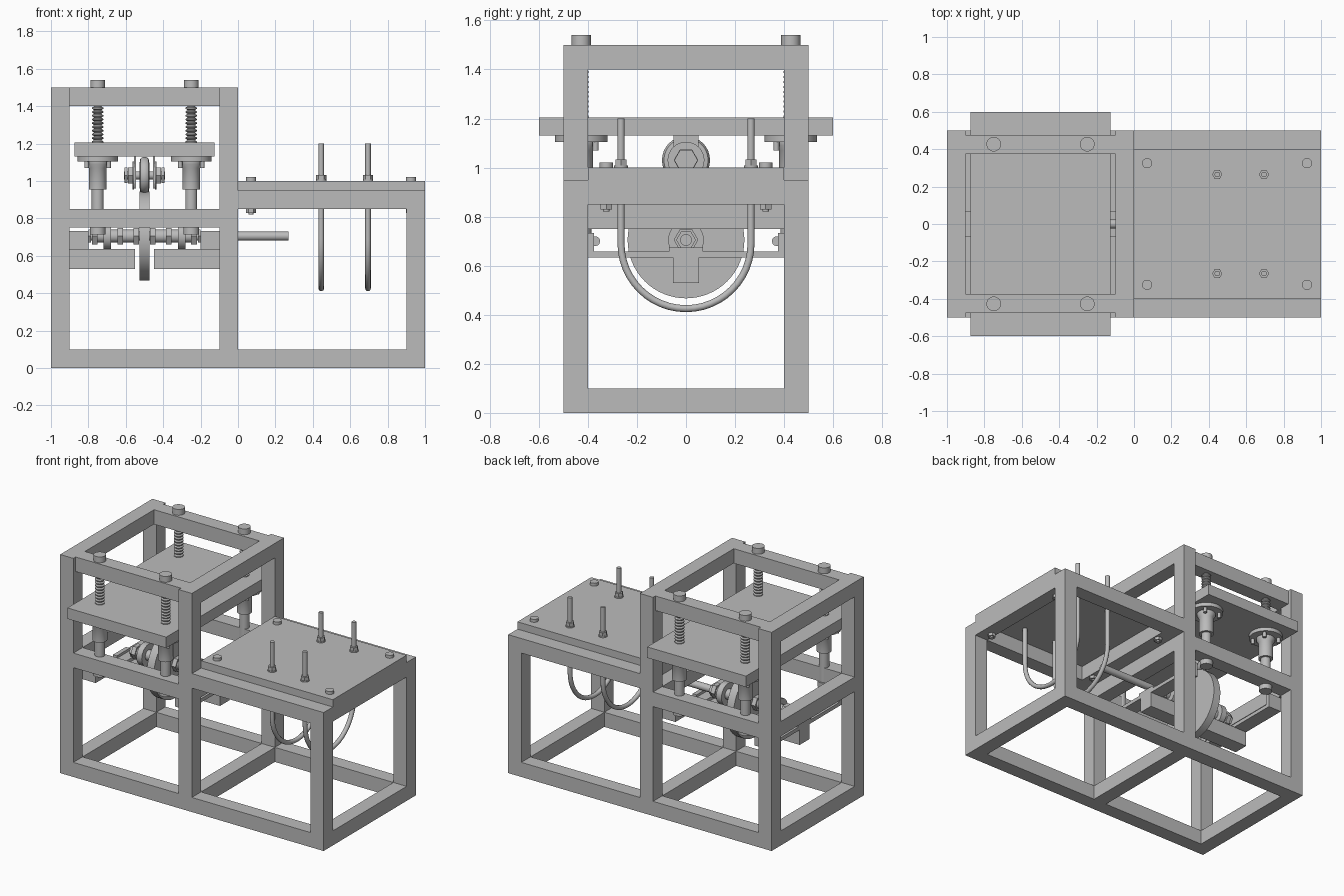
import bpy, bmesh, math
from mathutils import Matrix, Vector

old = bpy.data.objects.get("Cube")
if old:
    bpy.data.objects.remove(old, do_unlink=True)

steel = bpy.data.materials.new("grey_steel")
steel.use_nodes = True
GREY = (0.5, 0.5, 0.5, 1)
steel.diffuse_color = GREY
steel.node_tree.nodes["Principled BSDF"].inputs["Base Color"].default_value = GREY


def finish(name, bm, smooth=False):
    bmesh.ops.recalc_face_normals(bm, faces=bm.faces)
    mesh = bpy.data.meshes.new(name)
    bm.to_mesh(mesh)
    bm.free()
    mesh.materials.append(steel)
    obj = bpy.data.objects.new(name, mesh)
    bpy.context.collection.objects.link(obj)
    if smooth:
        bpy.context.view_layer.objects.active = obj
        obj.select_set(True)
        bpy.ops.object.shade_smooth_by_angle(angle=math.radians(35))
        obj.select_set(False)
    return obj


def box(name, x, y, z):
    bm = bmesh.new()
    size = [b - a for a, b in (x, y, z)]
    mid = [(a + b) / 2 for a, b in (x, y, z)]
    bmesh.ops.create_cube(bm, size=1, matrix=Matrix.Translation(mid) @ Matrix.Diagonal((*size, 1)))
    return finish(name, bm)


def lathe(name, origin, profile, axis="Z", sides=32):
    """Revolve (radius, height) points around an axis through origin."""
    bm = bmesh.new()
    rings = []
    for r, h in profile:
        ring = []
        for i in range(sides):
            a = math.tau * i / sides
            c, s = r * math.cos(a), r * math.sin(a)
            p = Vector((c, s, h)) if axis == "Z" else Vector((h, c, s))
            ring.append(bm.verts.new(p + Vector(origin)))
        rings.append(ring)
    for lo, hi in zip(rings, rings[1:]):
        for i in range(sides):
            j = (i + 1) % sides
            bm.faces.new((lo[i], lo[j], hi[j], hi[i]))
    bm.faces.new(rings[0])
    bm.faces.new(rings[-1])
    return finish(name, bm, sides > 6)


def rod(name, origin, r, h0, h1, axis="Z", sides=32):
    return lathe(name, origin, [(r, h0), (r, h1)], axis, sides)


def sides_y(a, b):
    return ((-b, -a), (a, b))


LEFT, MID, RIGHT = (-1, -0.9), (-0.1, 0), (0.9, 1)
INNER = (-0.4, 0.4)

# Frame posts and lengthwise beams
for y in sides_y(0.4, 0.5):
    for label, x, top in (("tall", LEFT, 1.5), ("middle", MID, 1.5), ("short", RIGHT, 0.95)):
        box(label + "_post", x, y, (0, top))
    for x in ((-0.9, -0.1), (0, 0.9)):
        box("base_beam", x, y, (0, 0.1))
    box("cage_middle_beam", (-0.9, -0.1), y, (0.75, 0.85))
    box("bench_beam", (0, 0.9), y, (0.85, 0.95))
for y in sides_y(0.375, 0.475):
    box("top_beam", (-0.9, -0.1), y, (1.4, 1.5))

# Crosswise beams
for x in (LEFT, MID, RIGHT):
    box("base_cross_beam", x, INNER, (0, 0.1))
for x in (LEFT, MID):
    box("cage_cross_beam", x, INNER, (0.75, 0.85))
    box("top_cross_beam", x, INNER, (1.4, 1.5))
for x in ((0, 0.1), RIGHT):
    box("bench_cross_beam", x, INNER, (0.85, 0.95))

# Bench top with its corner bolts
box("bench_plate", (0, 1), INNER, (0.95, 1))
for x in (0.07, 0.925):
    for y in (-0.325, 0.325):
        rod("bench_bolt_head", (x, y, 1), 0.027, 0, 0.02)
        rod("bench_bolt_shank", (x, y, 0.82), 0.013, 0, 0.18)
        rod("bench_bolt_nut", (x, y, 0.83), 0.027, 0, 0.02, sides=6)

# U bolts hanging through the bench
for x in (0.445, 0.695):
    n, reach = 24, 0.265
    path = [(x, -reach, 1.2)]
    path += [(x, -reach * math.cos(math.pi * i / n), 0.69 - reach * math.sin(math.pi * i / n))
             for i in range(n + 1)]
    path.append((x, reach, 1.2))
    curve = bpy.data.curves.new("u_bolt", "CURVE")
    curve.dimensions = "3D"
    curve.bevel_depth = 0.015
    curve.bevel_resolution = 3
    curve.use_fill_caps = True
    line = curve.splines.new("POLY")
    line.points.add(len(path) - 1)
    for point, co in zip(line.points, path):
        point.co = (*co, 1)
    curve.materials.append(steel)
    bpy.context.collection.objects.link(bpy.data.objects.new("u_bolt", curve))
    for y in (-reach, reach):
        rod("u_bolt_washer", (x, y, 1), 0.028, 0, 0.008)
        rod("u_bolt_nut", (x, y, 1), 0.027, 0.008, 0.032, sides=6)

# Moving table
box("moving_table", (-0.875, -0.125), (-0.6, 0.6), (1.13, 1.205))

# Threaded screws above the table, guide columns beneath it
thread = []
for i in range(10):
    h = 1.2 + i * 0.02
    thread += [(0.021, h), (0.03, h + 0.006), (0.03, h + 0.012), (0.021, h + 0.018)]
thread.append((0.021, 1.41))
for x in (-0.75, -0.25):
    for y in (-0.427, 0.427):
        lathe("lift_screw", (x, y, 0), thread, sides=24)
        rod("lift_screw_head", (x, y, 1.5), 0.039, 0, 0.04)
        lathe("guide_bushing", (x, y, 0),
              [(0.047, 0.955), (0.047, 1.07), (0.06, 1.09), (0.06, 1.105), (0.108, 1.105), (0.108, 1.13)])
        rod("guide_rod", (x, y, 0), 0.032, 0.72, 0.96)
        rod("guide_rod_cap", (x, y, 0), 0.042, 0.715, 0.75)
        for k in range(4):
            a = math.pi / 4 + k * math.pi / 2
            rod("flange_bolt", (x + 0.083 * math.cos(a), y + 0.083 * math.sin(a), 0),
                0.012, 1.07, 1.105, sides=12)

# Follower roller under the table
ROLLER = (-0.5, 0, 1.03)
lathe("follower_roller", ROLLER,
      [(0.06, -0.027), (0.09, -0.022), (0.098, -0.01), (0.098, 0.01), (0.09, 0.022), (0.06, 0.027)], "X")
rod("follower_axle", ROLLER, 0.022, -0.11, 0.11, "X")
for s in (-1, 1):
    def span(a, b):
        return sorted((s * a, s * b))
    x = [-0.5 + v for v in span(0.045, 0.055)]
    box("follower_bracket", x, (-0.05, 0.05), (0.96, 1.13))
    rod("follower_washer", ROLLER, 0.075, *span(0.055, 0.063), "X")
    rod("follower_nut", ROLLER, 0.05, *span(0.063, 0.088), "X", 6)
    rod("follower_end_nut", ROLLER, 0.048, *span(0.09, 0.108), "X", 6)

# Drive shaft with its large wheel
SHAFT = (-0.5, 0, 0.705)
rod("drive_shaft", SHAFT, 0.024, -0.3, 0.77, "X")
lathe("drive_wheel", SHAFT, [(0.225, -0.027), (0.238, -0.027), (0.238, 0.027), (0.225, 0.027)], "X", 64)
for s in (-1, 1):
    def span(a, b):
        return sorted((s * a, s * b))
    for a, b, r in ((0.03, 0.06, 0.05), (0.115, 0.145, 0.05), (0.25, 0.28, 0.05), (0.285, 0.3, 0.04)):
        rod("shaft_nut", SHAFT, r, *span(a, b), "X", 6)
    rod("shaft_collar", SHAFT, 0.035, *span(0.06, 0.25), "X")
    rod("shaft_bearing", SHAFT, 0.073, *span(0.18, 0.22), "X")

    # Bearing support arm, side shelf and its upright tabs
    arm = [-0.5 + v for v in span(0.05, 0.4)]
    box("bearing_support", arm, (-0.052, 0.052), (0.53, 0.635))
    shelf = [-0.5 + v for v in span(0.3, 0.4)]
    box("side_shelf", shelf, INNER, (0.633, 0.658))
    flat = [-0.5 + v for v in span(0.37, 0.4)]
    box("shelf_pad", flat, (-0.07, 0.07), (0.658, 0.675))
    for y in sides_y(0.375, 0.4):
        box("shelf_tab", shelf, y, (0.658, 0.733))
        centre = (sum(shelf) / 2, 0, 0.7)
        edge = -0.37 if y[0] < 0 else 0.37
        rod("shelf_bolt", (centre[0], edge, centre[2]), 0.02, -0.02, 0.02, "X", 12)
